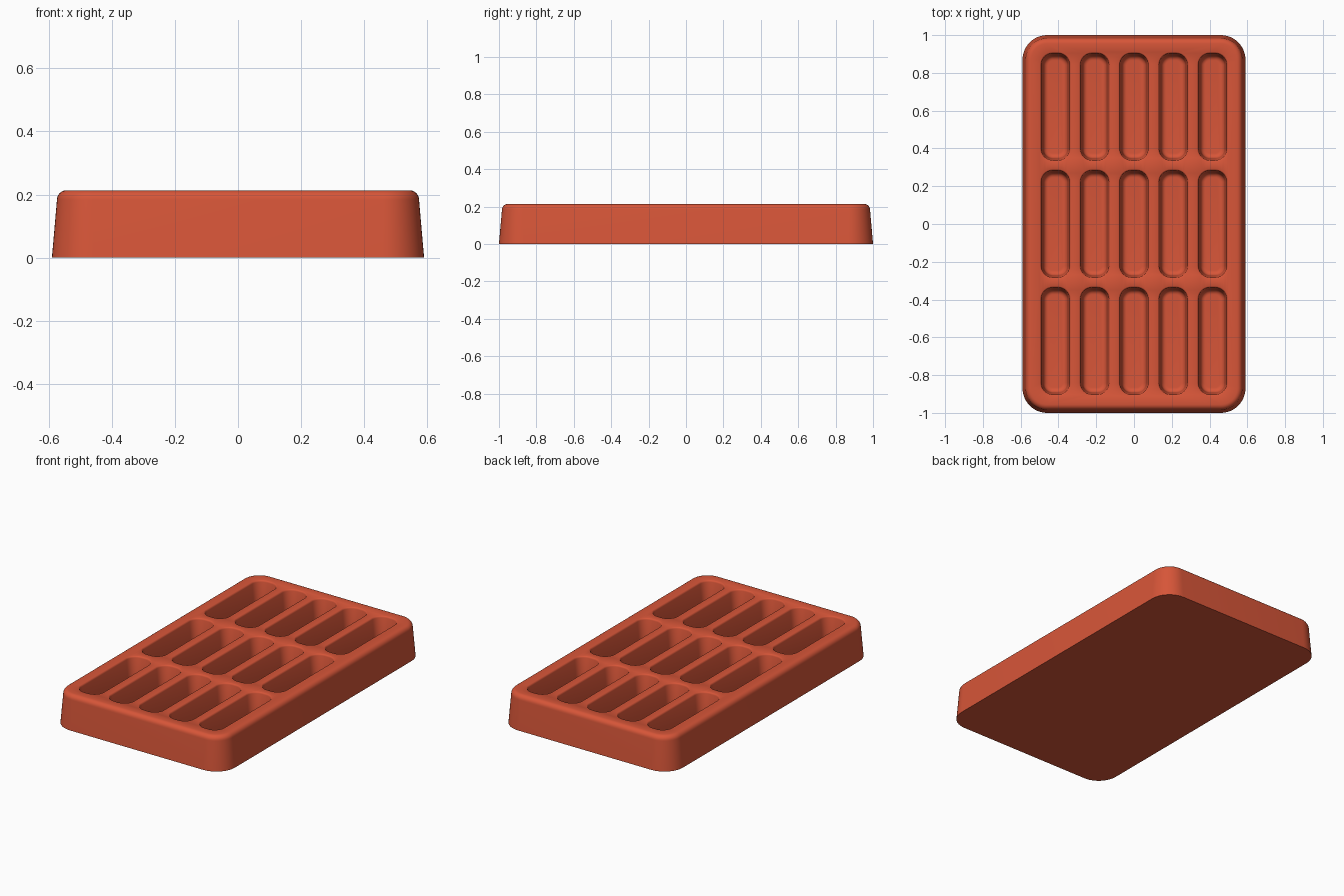
import bpy, bmesh, math

cube = bpy.data.objects.get("Cube")
if cube:
    bpy.data.objects.remove(cube, do_unlink=True)

TOP = 0.213

clay = bpy.data.materials.new("terracotta_red")
clay.use_nodes = True
colour = (0.68, 0.092, 0.04, 1)
clay.diffuse_color = colour
clay.node_tree.nodes["Principled BSDF"].inputs["Base Color"].default_value = colour

bm = bmesh.new()


def ring(cx, cy, half_x, half_y, radius, inset, z, steps):
    """Rounded rectangle loop; the inset also tightens the corners."""
    core_x, core_y, r = half_x - radius, half_y - radius, radius - inset
    verts = []
    for quarter, (sx, sy) in enumerate([(1, 1), (-1, 1), (-1, -1), (1, -1)]):
        for i in range(steps + 1):
            a = math.pi / 2 * (quarter + i / steps)
            verts.append(bm.verts.new((cx + sx * core_x + r * math.cos(a),
                                       cy + sy * core_y + r * math.sin(a), z)))
    return verts


def loft(rings):
    for a, b in zip(rings, rings[1:]):
        n = len(a)
        for i in range(n):
            j = (i + 1) % n
            bm.faces.new((a[i], a[j], b[j], b[i]))


def loop_edges(loop):
    pairs = zip(loop, loop[1:] + loop[:1])
    return [bm.edges.get(p) for p in pairs]


def fillet(inset, z, size_in, size_z, convex, steps=6):
    """Inset and height pairs along a quarter round."""
    out = []
    for i in range(steps + 1):
        a = math.pi / 2 * i / steps
        s, c = math.sin(a), math.cos(a)
        out.append((inset + size_in * (1 - c), z + size_z * s) if convex
                   else (inset + size_in * s, z + size_z * c))
    return out


# Drafted outer wall with a rounded upper edge
outer_profile = [(0, 0)] + fillet(0.016, TOP - 0.03, 0.029, 0.03, True)
outer = [ring(0, 0, 0.59, 1, 0.13, inset, z, 12) for inset, z in outer_profile]
loft(outer)
bm.faces.new(outer[0][::-1])
top_edges = loop_edges(outer[-1])

# Pockets: softened rim, drafted wall, filleted floor
FLOOR = 0.04
pocket_profile = ([(0, TOP), (0.002, TOP - 0.001), (0.005, TOP - 0.004), (0.007, TOP - 0.009)]
                  + [(0.018 + 0.026 * (1 - math.cos(a)), FLOOR + 0.026 * (1 - math.sin(a)))
                     for a in (math.pi / 2 * i / 6 for i in range(7))])
for col in range(-2, 3):
    for row in (-1, 0, 1):
        rings = [ring(col * 0.208, row * 0.62, 0.082, 0.29, 0.068, inset, z, 8)
                 for inset, z in pocket_profile]
        loft(rings)
        bm.faces.new(rings[-1])
        top_edges += loop_edges(rings[0])

# Flat top surface around the pocket openings
bmesh.ops.triangle_fill(bm, use_beauty=True, edges=top_edges, normal=(0, 0, 1))
bmesh.ops.recalc_face_normals(bm, faces=bm.faces)

mesh = bpy.data.meshes.new("pocket_tray")
bm.to_mesh(mesh)
bm.free()
mesh.materials.append(clay)
tray = bpy.data.objects.new("pocket_tray", mesh)
bpy.context.collection.objects.link(tray)

bpy.ops.object.select_all(action="DESELECT")
tray.select_set(True)
bpy.context.view_layer.objects.active = tray
bpy.ops.object.shade_smooth_by_angle(angle=math.radians(35))
